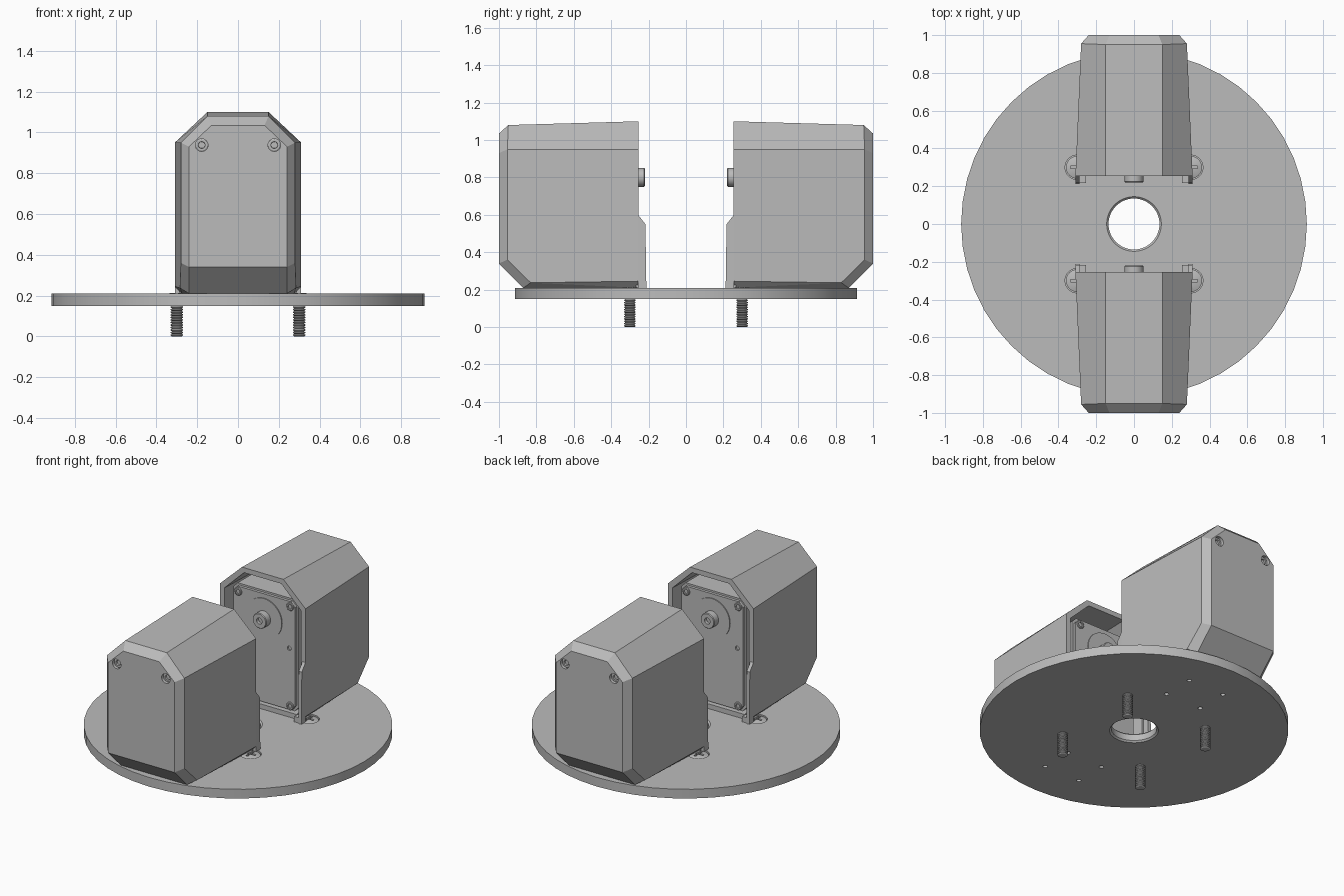
import bpy, bmesh, math
from mathutils import Matrix, Vector

cube = bpy.data.objects.get("Cube")
if cube:
    bpy.data.objects.remove(cube, do_unlink=True)

grey = bpy.data.materials.new("plain grey")
grey.use_nodes = True
GREY = (0.5, 0.5, 0.5, 1)
grey.diffuse_color = GREY
grey.node_tree.nodes["Principled BSDF"].inputs["Base Color"].default_value = GREY

TO_Y = Matrix.Rotation(-math.pi / 2, 4, 'X')      # turns a z axis to +y


def finish(name, bm, matrix=Matrix(), smooth=False):
    bmesh.ops.transform(bm, matrix=matrix, verts=bm.verts)
    bmesh.ops.recalc_face_normals(bm, faces=bm.faces)
    mesh = bpy.data.meshes.new(name)
    bm.to_mesh(mesh)
    bm.free()
    mesh.materials.append(grey)
    if smooth:
        mesh.shade_smooth()
        mesh.set_sharp_from_angle(angle=math.radians(30))
    obj = bpy.data.objects.new(name, mesh)
    bpy.context.collection.objects.link(obj)
    return obj


def lathe(name, profile, matrix=Matrix(), seg=24, closed=False, smooth=True):
    """Spin (radius, height) points about z."""
    bm = bmesh.new()
    vs = [bm.verts.new((r, 0, h)) for r, h in profile]
    pairs = list(zip(vs, vs[1:])) + ([(vs[-1], vs[0])] if closed else [])
    edges = [bm.edges.new(p) for p in pairs]
    bmesh.ops.spin(bm, geom=vs + edges, cent=(0, 0, 0), axis=(0, 0, 1),
                   angle=math.tau, steps=seg, use_duplicate=False)
    bmesh.ops.remove_doubles(bm, verts=bm.verts, dist=1e-5)
    return finish(name, bm, matrix, smooth)


def hull(name, points, matrix=Matrix()):
    """Convex solid around points mirrored in x."""
    bm = bmesh.new()
    for x, y, z in points:
        for side in (-1, 1):
            bm.verts.new((side * x, y, z))
    bmesh.ops.convex_hull(bm, input=bm.verts)
    bmesh.ops.dissolve_limit(bm, angle_limit=math.radians(3), verts=bm.verts, edges=bm.edges)
    return finish(name, bm, matrix)


def prism(name, outline, x0, x1, matrix=Matrix()):
    """Extrude a (y, z) outline from x0 to x1."""
    bm = bmesh.new()
    face = bm.faces.new([bm.verts.new((x0, y, z)) for y, z in outline])
    out = bmesh.ops.extrude_face_region(bm, geom=[face])
    moved = [v for v in out["geom"] if isinstance(v, bmesh.types.BMVert)]
    bmesh.ops.translate(bm, vec=(x1 - x0, 0, 0), verts=moved)
    return finish(name, bm, matrix)


def box(name, size, loc, matrix=Matrix()):
    bm = bmesh.new()
    bmesh.ops.create_cube(bm, size=1, matrix=Matrix.Translation(loc) @ Matrix.Diagonal((*size, 1)))
    return finish(name, bm, matrix)


def rod(name, r, h0, h1, matrix=Matrix(), seg=24):
    return lathe(name, [(0, h0), (r, h0), (r, h1), (0, h1)], matrix, seg)


def cut(obj, cutters, smooth=False):
    for c in cutters:
        c.hide_render = True
        mod = obj.modifiers.new("cut", 'BOOLEAN')
        mod.operation, mod.solver, mod.object = 'DIFFERENCE', 'EXACT', c
    bpy.context.view_layer.update()
    mesh = bpy.data.meshes.new_from_object(obj.evaluated_get(bpy.context.evaluated_depsgraph_get()))
    obj.modifiers.clear()
    obj.data = mesh
    if smooth:
        mesh.shade_smooth()
        mesh.set_sharp_from_angle(angle=math.radians(30))
    for c in cutters:
        bpy.data.objects.remove(c, do_unlink=True)


def at(x, y, z):
    return Matrix.Translation((x, y, z))


# Round base plate with a central hole, screw pockets and small mounting holes
BOTTOM, TOP = 0.15, 0.21
plate = lathe("base_plate", [(0.915, BOTTOM), (0.915, TOP), (0.145, TOP), (0.135, TOP - 0.01),
                             (0.135, BOTTOM + 0.01), (0.145, BOTTOM)], seg=48, closed=True)
corners = [(sx, sy) for sx in (-1, 1) for sy in (-1, 1)]
holes = []
for sx, sy in corners:
    holes.append(rod("pocket", 0.065, 0.175, 0.25, at(0.3 * sx, 0.3 * sy, 0), 32))
    for y in (0.455, 0.665):
        holes.append(rod("hole", 0.014, 0.1, 0.3, at(0.13 * sx, y * sy, 0), 16))
cut(plate, holes, True)

# Countersunk base screws with cross recess and threaded shank
PITCH = 0.0125
thread = [(0, 0), (0.024, 0)]
for i in range(12):
    thread += [(0.031, (i + 0.35) * PITCH), (0.031, (i + 0.6) * PITCH), (0.024, (i + 1) * PITCH)]
thread += [(0.024, 0.17), (0, 0.17)]
for sx, sy in corners:
    here = at(0.3 * sx, 0.3 * sy, 0)
    lathe("base_screw_shank", thread, here, 20, smooth=False)
    head = lathe("base_screw_head", [(0, 0.165), (0.03, 0.165), (0.06, 0.195), (0.06, 0.204),
                                     (0.035, 0.212), (0, 0.214)], here, 32)
    cut(head, [box("slot", (0.075, 0.014, 0.04), (0, 0, 0.212), here),
               box("slot", (0.014, 0.075, 0.04), (0, 0, 0.212), here)], True)

# Housing outline points: open end, tapered body, chamfered end and sloped heel
OUTER = [(0.275, 0.255, 0.21), (0.31, 0.255, 0.245), (0.31, 0.255, 0.95), (0.15, 0.255, 1.10),
         (0.28, 0.955, 0.36), (0.28, 0.955, 0.95), (0.15, 0.95, 1.08), (0.285, 0.83, 0.237),
         (0.24, 0.87, 0.21), (0.24, 1.0, 0.34), (0.24, 1.0, 0.93), (0.13, 1.0, 1.035)]
MID = Vector((0, 0.255, 0.655))


def inner(p):
    """Shrink an outline point to make the cavity, pushed out past the open end."""
    x, y, z = p
    y = 0.2 if y < 0.3 else y - 0.04
    return (x * 0.9, y, MID.z + (z - MID.z) * 0.93)


def socket_screw(name, r, matrix):
    """Ring-shaped screw head with a hexagonal socket."""
    lathe(name, [(0, -0.012), (r, -0.012), (r, 0.004), (r * 0.85, 0.007), (r * 0.55, 0.007),
                 (r * 0.5, -0.006), (0, -0.006)], matrix, 18)


# Two identical drive units facing each other
for label, turn in (("back", 0), ("front", math.pi)):
    place = Matrix.Rotation(turn, 4, 'Z')

    # Hollow housing with recessed screws in its end face
    shell = hull(label + "_housing", OUTER, place)
    cutters = [hull("cavity", [inner(p) for p in OUTER], place)]
    for side in (-1, 1):
        spot = place @ at(side * 0.178, 0, 0.938) @ TO_Y
        cutters.append(rod("screw_hole", 0.031, 0.972, 1.05, spot))
    cut(shell, cutters)
    for side in (-1, 1):
        spot = place @ at(side * 0.178, 0.976, 0.938) @ TO_Y
        socket_screw(label + "_housing_screw", 0.031, spot)

    # Side lips and feet in front of the opening
    for side in (-1, 1):
        prism(label + "_side_lip", [(0.256, 0.21), (0.212, 0.21), (0.217, 0.55), (0.256, 0.60)],
              side * 0.288, side * 0.31, place)
        box(label + "_foot", (0.035, 0.05, 0.035), (side * 0.272, 0.243, 0.2275), place)

    # Motor block with chamfered corners and a thin raised face plate
    for part, y0, y1, grow in (("motor", 0.29, 0.75, 0), ("motor_face", 0.272, 0.291, -0.012)):
        w, lo, hi = 0.235 + grow, 0.238 - grow, 0.97 + grow
        ring = [(w, lo + 0.03), (w - 0.03, lo), (w, hi - 0.03), (w - 0.03, hi)]
        body = hull(label + "_" + part, [(x, y, z) for x, z in ring for y in (y0, y1)], place)
        if part == "motor_face":
            cut(body, [rod("pin_hole", 0.014, -0.03, 0.012,
                           place @ at(s * 0.18, 0.272, 0.65) @ TO_Y, 12) for s in (-1, 1)])

    # Face screws, round boss and hollow output shaft, pointing to the centre
    inward = place @ at(0, 0.272, 0.80) @ Matrix.Rotation(math.pi / 2, 4, 'X')
    for side in (-1, 1):
        for z in (0.925, 0.275):
            socket_screw(label + "_motor_screw", 0.026, inward @ at(side * 0.188, z - 0.80, 0))
    rod(label + "_boss", 0.13, -0.01, 0.006, inward, 40)
    lathe(label + "_shaft", [(0, 0), (0.05, 0), (0.05, 0.048), (0.046, 0.052), (0.02, 0.052),
                             (0.02, 0.03), (0, 0.03)], inward, 28)
